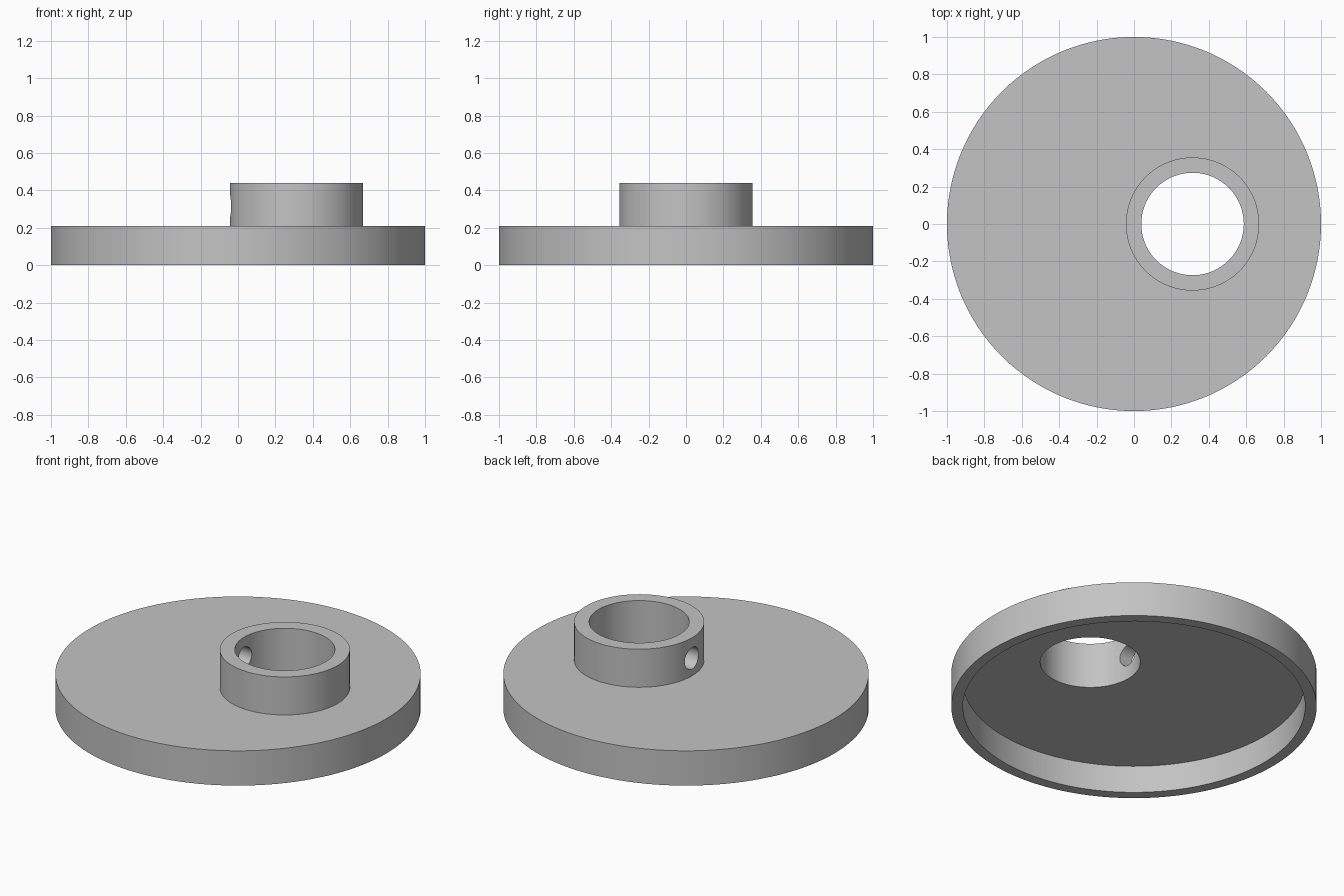
import bpy
import math

cube = bpy.data.objects.get("Cube")
if cube:
    bpy.data.objects.remove(cube, do_unlink=True)

HUB_X = 0.313
DECK_TOP = 0.21
HUB_TOP = 0.44

# One grey material
grey = bpy.data.materials.new("plain_grey")
grey.use_nodes = True
colour = (0.55, 0.55, 0.55, 1)
grey.diffuse_color = colour
grey.node_tree.nodes["Principled BSDF"].inputs["Base Color"].default_value = colour


def cylinder(name, radius, bottom, top, x=0, sides=128):
    bpy.ops.mesh.primitive_cylinder_add(
        vertices=sides, radius=radius, depth=top - bottom,
        location=(x, 0, (bottom + top) / 2))
    obj = bpy.context.object
    obj.name = name
    obj.data.materials.append(grey)
    return obj


def combine(target, other, operation):
    mod = target.modifiers.new(operation.lower(), 'BOOLEAN')
    mod.operation = operation
    mod.solver = 'EXACT'
    mod.object = other
    other.hide_render = True
    bpy.context.view_layer.objects.active = target
    bpy.ops.object.modifier_apply(modifier=mod.name)
    bpy.data.objects.remove(other, do_unlink=True)


# Flanged disc, hollowed from below, with an off-centre hub
body = cylinder("eccentric_disc_with_hub", 1.0, 0, DECK_TOP)
combine(body, cylinder("underside_recess", 0.937, -0.1, 0.165), 'DIFFERENCE')
combine(body, cylinder("hub", 0.356, 0.185, HUB_TOP, HUB_X), 'UNION')
combine(body, cylinder("hub_bore", 0.274, -0.1, HUB_TOP + 0.1, HUB_X), 'DIFFERENCE')

# Set-screw hole through the hub wall nearest the disc centre
screw_hole = cylinder("screw_hole", 0.065, -0.25, 0.25, sides=48)
screw_hole.rotation_euler.y = math.radians(90)
screw_hole.location = (0, 0, 0.315)
bpy.context.view_layer.update()
combine(body, screw_hole, 'DIFFERENCE')

# Smooth curved walls, crisp rims
bpy.ops.object.select_all(action='DESELECT')
body.select_set(True)
bpy.context.view_layer.objects.active = body
bpy.ops.object.shade_smooth_by_angle(angle=math.radians(30))
